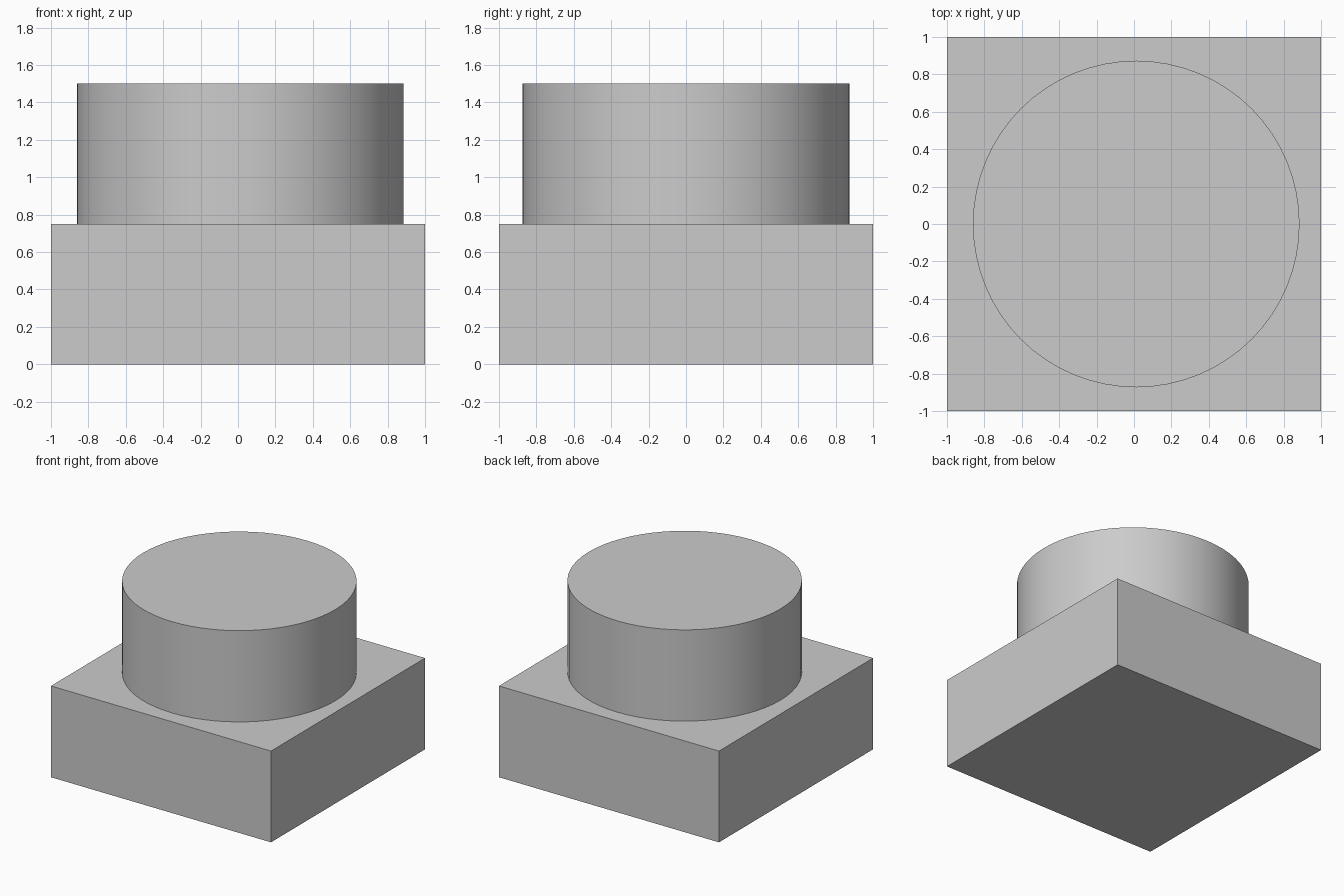
import bpy

# Remove the default object
default = bpy.data.objects.get("Cube")
if default:
    bpy.data.objects.remove(default, do_unlink=True)

BASE_HEIGHT = 0.75
DRUM_HEIGHT = 0.75
DRUM_RADIUS = 0.873

# Single plain grey
grey = bpy.data.materials.new("light_grey")
grey.use_nodes = True
colour = (0.6, 0.6, 0.6, 1)
grey.diffuse_color = colour
grey.node_tree.nodes["Principled BSDF"].inputs["Base Color"].default_value = colour


def finish(name):
    obj = bpy.context.object
    obj.name = name
    obj.data.materials.append(grey)
    return obj


# Square base block
bpy.ops.mesh.primitive_cube_add(size=2, location=(0, 0, BASE_HEIGHT / 2))
base = finish("square_base")
base.scale.z = BASE_HEIGHT / 2
bpy.ops.object.transform_apply(location=False, rotation=False, scale=True)

# Round drum on top, set very slightly to the left
bpy.ops.mesh.primitive_cylinder_add(
    vertices=64, radius=DRUM_RADIUS, depth=DRUM_HEIGHT,
    location=(0.012, 0, BASE_HEIGHT + DRUM_HEIGHT / 2))
finish("round_drum")
bpy.ops.object.shade_smooth_by_angle()
